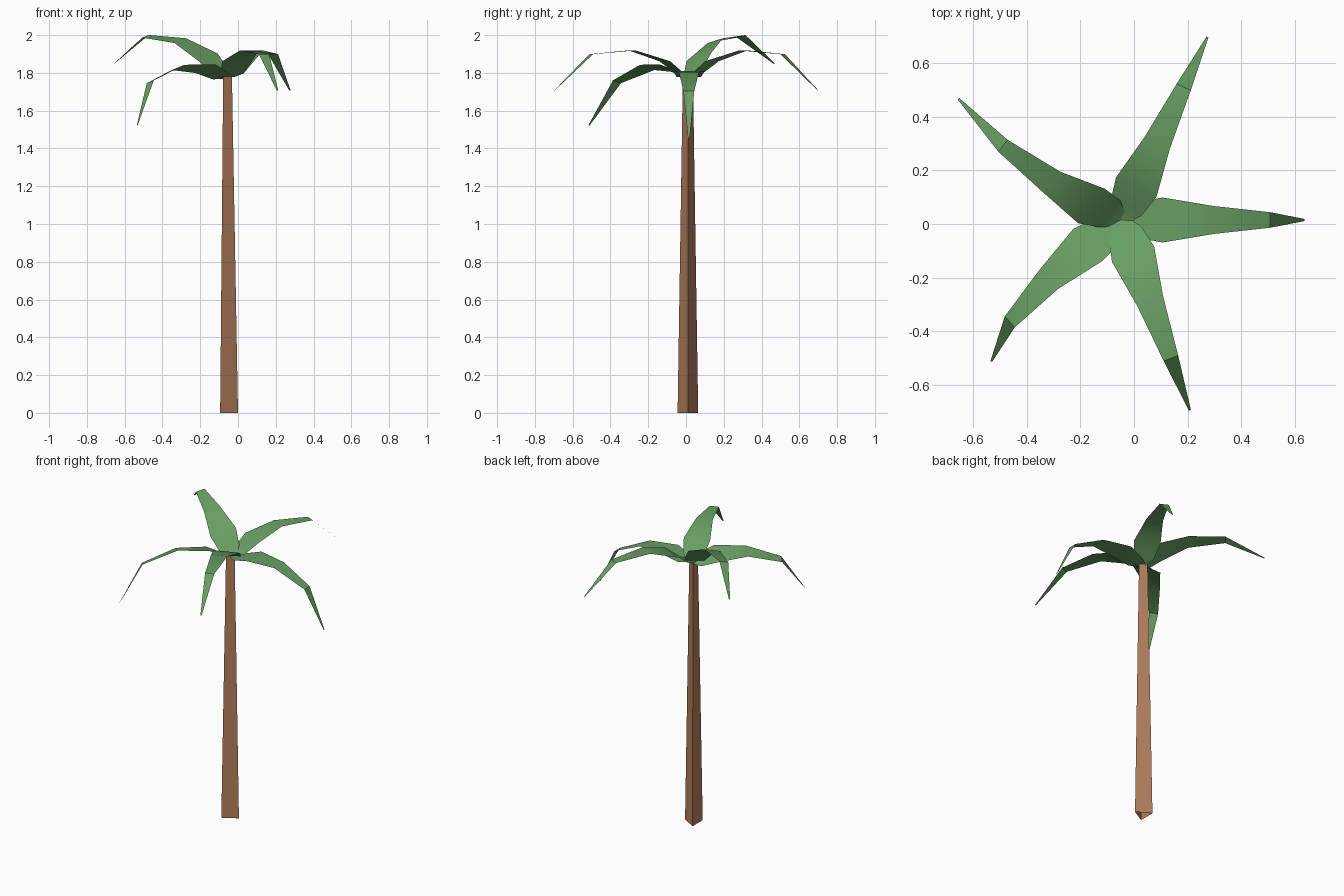
import bpy, bmesh
from math import cos, sin, pi, radians
from mathutils import Vector, Euler

cube = bpy.data.objects.get("Cube")
if cube:
    bpy.data.objects.remove(cube, do_unlink=True)


def make_material(name, rgb):
    mat = bpy.data.materials.new(name)
    mat.use_nodes = True
    colour = (*rgb, 1.0)
    mat.diffuse_color = colour
    mat.node_tree.nodes["Principled BSDF"].inputs["Base Color"].default_value = colour
    return mat


def loft(name, rows, material, closed=False):
    """Skin quads between successive rows of points."""
    bm = bmesh.new()
    rings = [[bm.verts.new(p) for p in row] for row in rows]
    for low, high in zip(rings, rings[1:]):
        count = len(low)
        for i in range(count if closed else count - 1):
            j = (i + 1) % count
            bm.faces.new((low[i], low[j], high[j], high[i]))
    mesh = bpy.data.meshes.new(name)
    bm.to_mesh(mesh)
    bm.free()
    mesh.materials.append(material)
    obj = bpy.data.objects.new(name, mesh)
    bpy.context.collection.objects.link(obj)
    bpy.ops.object.select_all(action='DESELECT')
    obj.select_set(True)
    bpy.context.view_layer.objects.active = obj
    bpy.ops.object.shade_smooth_by_angle(angle=radians(30))
    return obj


bark = make_material("bark brown", (0.44, 0.205, 0.105))
leaf = make_material("leaf green", (0.14, 0.34, 0.125))


# Trunk: open, tapered, three-sided tube
def triangle(radius, z):
    turns = [2 * pi * i / 3 for i in range(3)]
    return [(-0.063 + radius * cos(a), 0.01 + radius * sin(a), z) for a in turns]


loft("trunk", [triangle(0.063, 0), triangle(0.031, 1.78)], bark, closed=True)

# Fronds: one arched blade shape (distance, height, half width), turned in place
BLADE = [(0, 0, 0.03), (0.05, 0.02, 0.065), (0.136, 0.085, 0.084),
         (0.32, 0.142, 0.052), (0.55, 0.122, 0.029), (0.757, -0.07, 0.004)]
CROWN = Vector((-0.05, 0.015, 1.777))

# name: yaw, pitch up, roll in degrees
FRONDS = {
    "left_frond": (0, -20, 0),
    "back_left_frond": (64.6, 0, 0),
    "back_right_frond": (144.5, 10.5, -14),
    "front_right_frond": (226, -14.5, 16),
    "front_left_frond": (-70, 0, 0),
}

for name, (yaw, pitch, roll) in FRONDS.items():
    turn = Euler((radians(roll), radians(-pitch), radians(yaw))).to_matrix()
    rows = [[CROWN + turn @ Vector((d, side * w, h)) for side in (1, -1)]
            for d, h, w in BLADE]
    loft(name, rows, leaf)
    # Keep the upper side of the blade as the outer side
    mesh = bpy.context.object.data
    if sum(p.normal.z for p in mesh.polygons) < 0:
        mesh.flip_normals()
